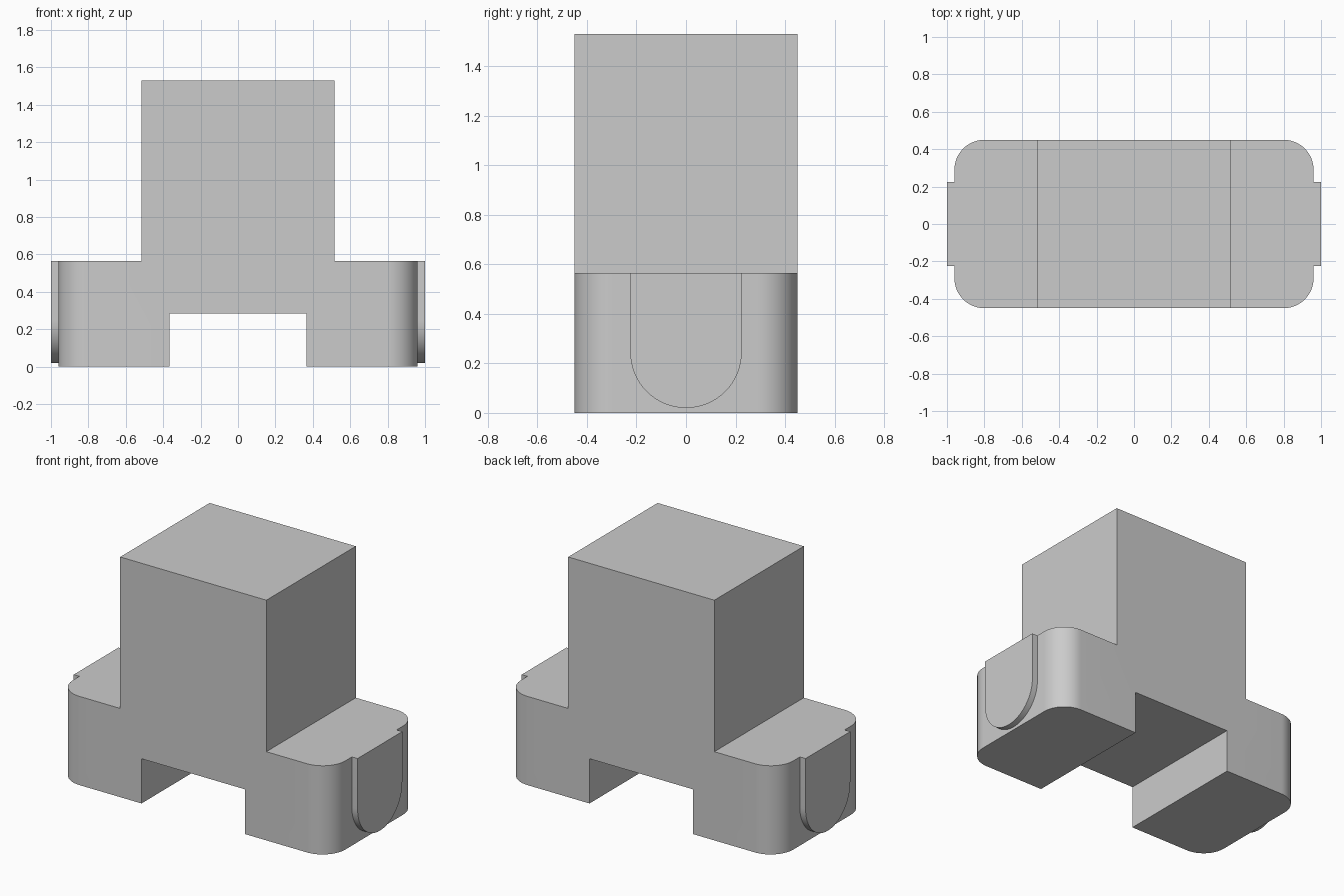
import bpy, bmesh
from math import sin, cos, pi, radians
from mathutils import Vector

cube = bpy.data.objects.get("Cube")
if cube:
    bpy.data.objects.remove(cube, do_unlink=True)

# Plain grey material
grey = bpy.data.materials.new("plain_grey")
grey.use_nodes = True
COLOUR = (0.6, 0.6, 0.6, 1)
grey.diffuse_color = COLOUR
grey.node_tree.nodes["Principled BSDF"].inputs["Base Color"].default_value = COLOUR

HALF_X, HALF_Y, CORNER = 0.96, 0.45, 0.16
BASE_TOP, TOP = 0.565, 1.53
TOWER_X, NOTCH_X, NOTCH_TOP = 0.515, 0.365, 0.285
TAB_R, TAB_BOTTOM, TAB_OUT = 0.225, 0.02, 1.0


def prism(name, outline, depth, round_x=None):
    """Extrude an outline of 3D points, optionally rounding the upright edges at |x| = round_x."""
    bm = bmesh.new()
    face = bm.faces.new([bm.verts.new(p) for p in outline])
    out = bmesh.ops.extrude_face_region(bm, geom=[face], use_keep_orig=True)
    moved = [v for v in out["geom"] if isinstance(v, bmesh.types.BMVert)]
    bmesh.ops.translate(bm, verts=moved, vec=Vector(depth))
    bmesh.ops.recalc_face_normals(bm, faces=bm.faces)
    if round_x:
        edges = [e for e in bm.edges
                 if all(abs(abs(v.co.x) - round_x) < 1e-4 for v in e.verts)
                 and abs(e.verts[0].co.z - e.verts[1].co.z) > 0.1]
        bmesh.ops.bevel(bm, geom=edges, offset=CORNER, segments=16,
                        profile=0.5, affect='EDGES')
    mesh = bpy.data.meshes.new(name)
    bm.to_mesh(mesh)
    bm.free()
    mesh.materials.append(grey)
    obj = bpy.data.objects.new(name, mesh)
    bpy.context.collection.objects.link(obj)
    bpy.ops.object.select_all(action='DESELECT')
    obj.select_set(True)
    bpy.context.view_layer.objects.active = obj
    bpy.ops.object.shade_smooth_by_angle(angle=radians(30))
    return obj


# Body: tower, shoulders and two feet as one mirrored front profile
half = [(NOTCH_X, NOTCH_TOP), (NOTCH_X, 0), (HALF_X, 0),
        (HALF_X, BASE_TOP), (TOWER_X, BASE_TOP), (TOWER_X, TOP)]
profile = half + [(-x, z) for x, z in reversed(half)]
prism("body", [(x, -HALF_Y, z) for x, z in profile], (0, 2 * HALF_Y, 0), HALF_X)

# Side tabs: flat top, half-round bottom
centre_z = TAB_BOTTOM + TAB_R
steps = 32
arc = [(-TAB_R * cos(pi * i / steps), centre_z - TAB_R * sin(pi * i / steps))
       for i in range(steps + 1)]
tab = [(-TAB_R, BASE_TOP)] + arc + [(TAB_R, BASE_TOP)]
for side, name in ((1, "left_tab"), (-1, "right_tab")):
    prism(name, [(side * HALF_X, y, z) for y, z in tab],
          (side * (TAB_OUT - HALF_X), 0, 0))
